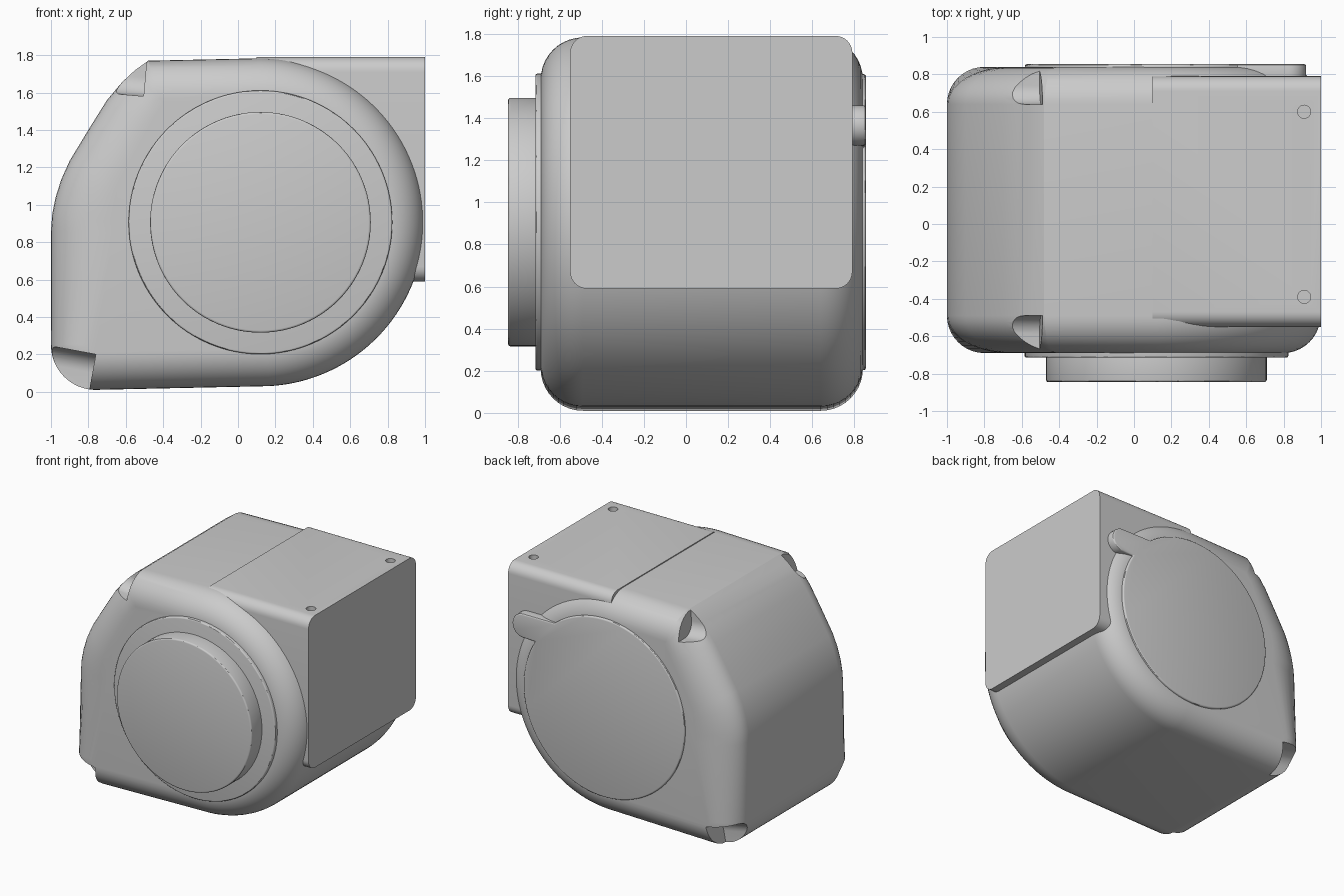
import bpy, bmesh
from math import sin, cos, pi, radians
from mathutils import Matrix, Vector

if "Cube" in bpy.data.objects:
    bpy.data.objects.remove(bpy.data.objects["Cube"])

grey = bpy.data.materials.new("plain_grey")
grey.use_nodes = True
grey.diffuse_color = (0.6, 0.6, 0.6, 1)
grey.node_tree.nodes["Principled BSDF"].inputs["Base Color"].default_value = (0.6, 0.6, 0.6, 1)

CX, CZ = 0.12, 0.906            # axis shared by the round parts
Y0, Y1 = -0.69, 0.84            # front and back of the body
ALONG_Y = Matrix(((1, 0, 0, 0), (0, 0, 1, 0), (0, 1, 0, 0), (0, 0, 0, 1)))


def finish(name, bm):
    bmesh.ops.recalc_face_normals(bm, faces=bm.faces)
    mesh = bpy.data.meshes.new(name)
    bm.to_mesh(mesh)
    bm.free()
    mesh.materials.append(grey)
    ob = bpy.data.objects.new(name, mesh)
    bpy.context.collection.objects.link(ob)
    return ob


def loft(name, rings):
    bm = bmesh.new()
    loops = [[bm.verts.new(p) for p in ring] for ring in rings]
    for a, b in zip(loops, loops[1:]):
        for i in range(len(a)):
            j = (i + 1) % len(a)
            bm.faces.new((a[i], a[j], b[j], b[i]))
    bm.faces.new(loops[0])
    bm.faces.new(loops[-1][::-1])
    return finish(name, bm)


def prism(name, pts, a, b, frame):
    return loft(name, [[frame @ Vector((p, q, h)) for p, q in pts] for h in (a, b)])


def arc(x, z, r, start, end, n):
    return [(x + r * cos(radians(start + (end - start) * i / n)),
             z + r * sin(radians(start + (end - start) * i / n))) for i in range(n + 1)]


def circle(r, n=96):
    return arc(CX, CZ, r, 0, 360, n)[:-1]


def apply_modifier(ob, kind, **settings):
    mod = ob.modifiers.new(kind.lower(), kind)
    for key, value in settings.items():
        setattr(mod, key, value)
    bpy.ops.object.select_all(action='DESELECT')
    bpy.context.view_layer.objects.active = ob
    ob.select_set(True)
    bpy.ops.object.modifier_apply(modifier=mod.name)


def cut(ob, cutter):
    apply_modifier(ob, 'BOOLEAN', operation='DIFFERENCE', solver='EXACT', object=cutter)
    bpy.data.objects.remove(cutter)


def soften(ob, width):
    apply_modifier(ob, 'BEVEL', width=width, segments=3, limit_method='ANGLE', angle_limit=radians(50))


# Body outline: flat base, half-round right end, sloping left end
outline = [Vector(p) for p in
           arc(CX, CZ, 0.877, -87, 90, 64)
           + [(-0.48, 1.77), (-0.55, 1.72), (-0.62, 1.655), (-0.7, 1.56), (-0.8, 1.4),
              (-0.9, 1.235), (-0.945, 1.135), (-0.975, 1.04), (-0.993, 0.95), (-1, 0.86)]
           + arc(-0.76, 0.25, 0.24, 180, 268, 12)]


def inset(amount):
    # Move each outline point inward; the left end gets a broader rounding
    result = []
    for i, p in enumerate(outline):
        e1 = (p - outline[i - 1]).normalized()
        e2 = (outline[(i + 1) % len(outline)] - p).normalized()
        n1, n2 = Vector((e1.y, -e1.x)), Vector((e2.y, -e2.x))
        n = (n1 + n2) / (1 + n1.dot(n2))
        rise = max(0, min(1, (p.y - 0.25) / 0.5))
        width = 0.2 + 0.13 * max(0, -n.x) ** 3 * rise
        result.append(p - n * width * amount)
    return result


steps = [i * pi / 20 for i in range(11)]
rings = [(1 - sin(t), Y0 + 0.2 * (1 - cos(t))) for t in steps]
rings += [(1 - sin(t), Y1 - 0.2 * (1 - cos(t))) for t in reversed(steps)]
body = loft("body", [[(p.x, y, p.y) for p in inset(k)] for k, y in rings])

# Four screw recesses at the left corners
for side, inner in ((-1, -0.49), (1, 0.64)):
    for up, x, z, tilt in ((1, -0.505, 1.58, 5), (-1, -0.76, 0.2, 10.5)):
        pts = [(0, 0.5)] + arc(0.1, 0.1, 0.1, 180, 270, 10) + [(0.4, 0), (0.4, 0.5)]
        place = Matrix.Translation((x, inner, z)) @ Matrix.Rotation(radians(tilt), 4, 'Y')
        axes = Matrix(((0, 0, -1, 0), (side, 0, 0, 0), (0, up, 0, 0), (0, 0, 0, 1)))
        cut(body, prism("recess_cutter", pts, 0, 0.6, place @ axes))

# Square housing on the upper right, with two screw holes on top
bm = bmesh.new()
bmesh.ops.create_cube(bm, size=1, matrix=Matrix.Translation((0.55, 0.12, 1.19))
                      @ Matrix.Diagonal((0.9, 1.34, 1.2, 1)))
long_edges = [e for e in bm.edges if abs(e.verts[0].co.x - e.verts[1].co.x) > 0.5]
bmesh.ops.bevel(bm, geom=long_edges, offset=0.08, segments=8, profile=0.5, affect='EDGES')
housing = finish("housing", bm)
for y in (-0.39, 0.6):
    hole = arc(0.91, y, 0.035, 0, 360, 24)[:-1]
    cut(housing, prism("hole_cutter", hole, 1.74, 1.9, Matrix()))

# Front ring and raised round cap
ring = prism("front_ring", circle(0.705), -0.715, -0.6, ALONG_Y)
soften(ring, 0.01)
cap = prism("front_cap", circle(0.59), -0.845, -0.65, ALONG_Y)
soften(cap, 0.012)

# Round back cover with a finger tab
cover_outline = arc(CX, CZ, 0.703, 52, 391, 90) + arc(0.825, 1.365, 0.095, -90, 90, 16)
cover = prism("back_cover", cover_outline, 0.76, 0.855, ALONG_Y)
soften(cover, 0.012)

bpy.ops.object.select_all(action='DESELECT')
for ob in (body, housing, ring, cap, cover):
    ob.select_set(True)
bpy.context.view_layer.objects.active = body
bpy.ops.object.shade_smooth_by_angle(angle=radians(30))
